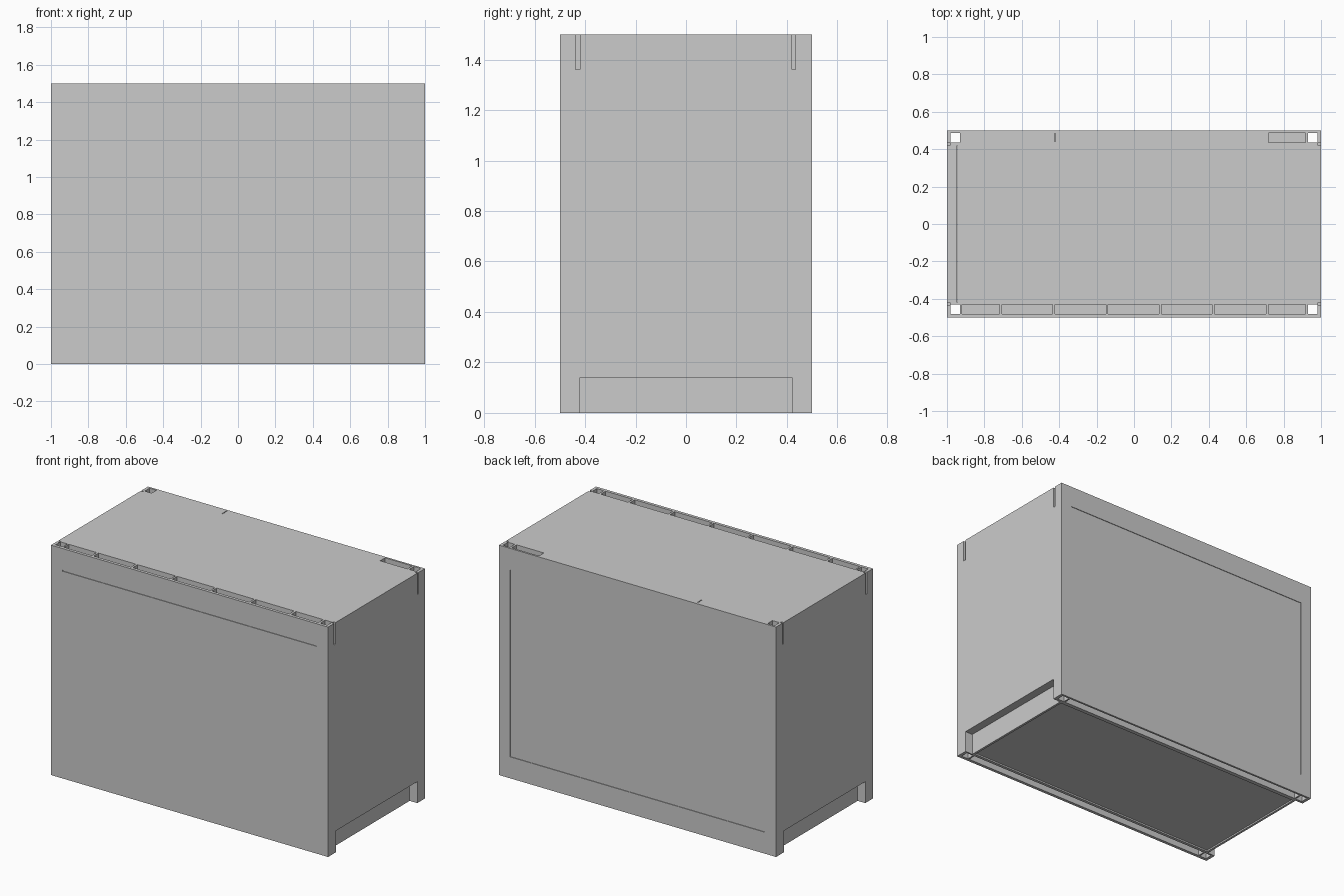
import bpy

if "Cube" in bpy.data.objects:
    bpy.data.objects.remove(bpy.data.objects["Cube"])


def box(name, x, y, z):
    """Axis-aligned box from its (min, max) ranges."""
    bpy.ops.mesh.primitive_cube_add(
        size=1, location=[(r[0] + r[1]) / 2 for r in (x, y, z)])
    o = bpy.context.object
    o.name = name
    o.scale = [r[1] - r[0] for r in (x, y, z)]
    bpy.ops.object.transform_apply(location=True, rotation=False, scale=True)
    return o


def carve(part, cuts):
    """Subtract a list of (x, y, z) ranges from a part."""
    for c in cuts:
        cutter = box("cutter", *c)
        cutter.hide_render = True
        m = part.modifiers.new("cut", 'BOOLEAN')
        m.operation = 'DIFFERENCE'
        m.solver = 'EXACT'
        m.object = cutter
        bpy.context.view_layer.objects.active = part
        bpy.ops.object.modifier_apply(modifier=m.name)
        bpy.data.objects.remove(cutter, do_unlink=True)


H, F = 1.5, 0.14            # height, frame width
FULL = (-0.1, H + 0.1)      # range cutting right through
TOP, LOW = (H - F, H + 0.1), (-0.1, F)
front_y, back_y = (-0.48, -0.43), (0.437, 0.487)
slots = [(-0.92, -0.72), (-0.706, -0.437), (-0.423, -0.15), (-0.138, 0.135),
         (0.147, 0.417), (0.43, 0.706), (0.72, 0.916)]


def mirrored(a, b):
    return [(a, b), (-b, -a)]


# front wall: top pockets, bottom channel, corner post bores, top groove
front = box("front_wall", (-1, 1), (-0.5, -0.42), (0, H))
carve(front, [(s, front_y, TOP) for s in slots])
carve(front, [(s, front_y, FULL) for s in mirrored(0.93, 0.98)])
carve(front, [((-0.92, 0.92), front_y, LOW),
              ((-0.915, 0.915), (-0.6, -0.496), (1.352, 1.36))])

# back wall: single open pocket, bottom channel, bores, shallow panel recess
back = box("back_wall", (-1, 1), (0.42, 0.5), (0, H))
carve(back, [(slots[-1], back_y, TOP),
             ((-0.425, -0.42), (0.44, 0.485), TOP),
             ((-0.92, 0.92), back_y, LOW),
             ((-0.92, 0.92), (0.496, 0.6), (F, H - F))])
carve(back, [(s, back_y, FULL) for s in mirrored(0.93, 0.98)])

# side panels stop above the base opening
for name, r in zip(("right_side_panel", "left_side_panel"),
                   mirrored(0.945, 1.0)):
    box(name, r, (-0.42, 0.42), (F, H))

# narrow vertical slots at the upper ends of the sides
for wall, y in ((front, (-0.437, -0.421)), (back, (0.421, 0.434))):
    carve(wall, [(r, y, TOP) for r in mirrored(0.984, 1.1)])

# inner body with slightly recessed floor
core = box("inner_body", (-0.945, 0.945), (-0.42, 0.42), (0, H))
carve(core, [((-0.93, 0.93), (-0.41, 0.41), (-0.1, 0.01))])
